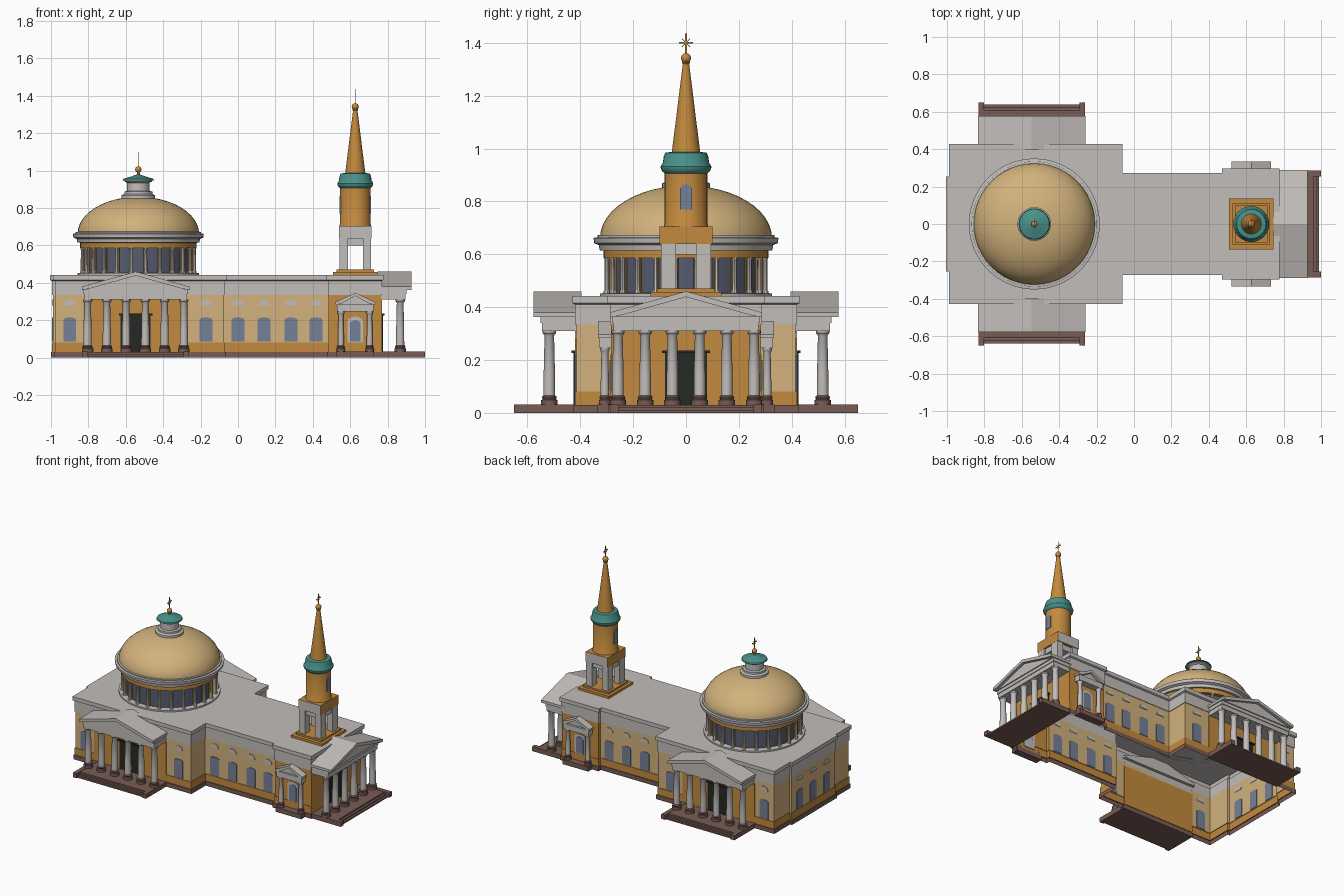
import bpy, bmesh, math
from mathutils import Matrix, Vector

if "Cube" in bpy.data.objects:
    bpy.data.objects.remove(bpy.data.objects["Cube"])

def srgb(r, g, b):
    return tuple(((c / 255 + .055) / 1.055) ** 2.4 if c > 10 else c / 3300 for c in (r, g, b)) + (1,)

MATS = {}
for n, c in {"ochre": (196, 138, 62), "tan": (210, 178, 124), "stone": (194, 190, 186),
             "brown": (120, 92, 84), "black": (38, 40, 38), "teal": (72, 146, 138),
             "window_blue": (118, 128, 152), "dark_slate": (86, 92, 112)}.items():
    MATS[n] = bpy.data.materials.new(n)
    MATS[n].diffuse_color = srgb(*c)

def finish(name, bm, mats, M=Matrix(), smooth=False):
    bmesh.ops.recalc_face_normals(bm, faces=bm.faces)
    bm.transform(M)
    me = bpy.data.meshes.new(name)
    for f in bm.faces:
        f.smooth = smooth
    bm.to_mesh(me)
    bm.free()
    for m in mats:
        me.materials.append(MATS[m])
    if smooth:
        me.set_sharp_from_angle(angle=math.radians(35))
    ob = bpy.data.objects.new(name, me)
    bpy.context.collection.objects.link(ob)
    return ob

def frame(x, y, turn=0, z=0):
    return Matrix.Translation((x, y, z)) @ Matrix.Rotation(math.radians(turn), 4, 'Z')

def prism(name, pts, y0, y1, mat, M=Matrix()):
    """Outline in x/z pushed along y."""
    bm = bmesh.new()
    a = [bm.verts.new((x, y0, z)) for x, z in pts]
    b = [bm.verts.new((x, y1, z)) for x, z in pts]
    bm.faces.new(a)
    bm.faces.new(b)
    n = len(pts)
    for i in range(n):
        j = (i + 1) % n
        bm.faces.new((a[i], a[j], b[j], b[i]))
    return finish(name, bm, [mat], M)

def box(name, x0, x1, y0, y1, z0, z1, mat, M=Matrix()):
    return prism(name, [(x0, z0), (x1, z0), (x1, z1), (x0, z1)], y0, y1, mat, M)

def lathe(name, prof, mat, M=Matrix(), segs=32):
    bm = bmesh.new()
    rings = []
    for r, z in prof:
        if r < 1e-5:
            rings.append([bm.verts.new((0, 0, z))] * segs)
        else:
            rings.append([bm.verts.new((r * math.cos(math.tau * i / segs),
                                        r * math.sin(math.tau * i / segs), z)) for i in range(segs)])
    for p, q in zip(rings, rings[1:]):
        for i in range(segs):
            j = (i + 1) % segs
            bm.faces.new(list(dict.fromkeys((p[i], p[j], q[j], q[i]))))
    return finish(name, bm, [mat], M, True)

def ball(r, z, n=8):
    return [(r * math.sin(math.pi * i / n), z - r * math.cos(math.pi * i / n)) for i in range(n + 1)]

def arch(hw, z0, z1, rise, n=8):
    return [(-hw, z0), (hw, z0)] + [(hw * math.cos(math.pi * i / n), z1 - rise + rise * math.sin(math.pi * i / n))
                                    for i in range(n + 1)]

# Main body: one stepped outline carried up through the wall bands
def plan(d):
    half = [(-.99 - d, .24 + d), (-.975 - d, .24 + d), (-.975 - d, .415 + d), (-.075 + d, .415 + d),
            (-.075 + d, .258 + d), (.485 - d, .258 + d), (.485 - d, .283 + d), (.765 + d, .283 + d)]
    return half + [(x, -y) for x, y in reversed(half)]

LEVELS = [(.01, 0), (.01, .03), (.004, .03), (.004, .08), (0, .08), (0, .335),
          (.004, .335), (.004, .41), (.014, .415), (.014, .442)]
BANDS = [3, 3, 0, 0, 1, 2, 2, 2, 2]
NAMES = ["ochre", "tan", "stone", "brown"]
bm = bmesh.new()
rings = [[bm.verts.new((x, y, z)) for x, y in plan(d)] for d, z in LEVELS]
for p, q, m in zip(rings, rings[1:], BANDS):
    for i in range(len(p)):
        j = (i + 1) % len(p)
        f = bm.faces.new((p[i], p[j], q[j], q[i]))
        f.material_index = 0 if m == 1 and f.calc_center_median().x > .47 else m
bm.faces.new(rings[-1]).material_index = 2
finish("church_body", bm, NAMES)

# Shared pieces
def gable(name, hw, z0, z1, depth, t, M):
    prism(name + "_raking_cornice", [(-hw, z0), (-hw, z0 + t), (0, z1), (hw, z0 + t), (hw, z0),
                                     (hw - 2 * t, z0 + t * .3), (0, z1 - t * 1.2), (-hw + 2 * t, z0 + t * .3)],
          -.02, depth, "stone", M)
    prism(name + "_tympanum", [(-hw + t, z0), (hw - t, z0), (0, z1 - t * .6)], -.02, depth - .02, "stone", M)

def column(name, x, y, r, z0, z1, M):
    C = M @ Matrix.Translation((x, y, 0))
    h = z1 - z0
    lathe(name + "_base", [(r * 1.4, z0), (r * 1.4, z0 + .018), (r * 1.15, z0 + .022), (r * 1.3, z0 + .03),
                           (r, z0 + .036)], "brown", C, 16)
    lathe(name, [(r, z0 + .034), (r * .98, z0 + h * .4), (r * .82, z1 - .02), (r * 1.0, z1 - .014),
                 (r * 1.15, z1 - .01), (r * 1.15, z1)], "stone", C, 16)

def portico(side, M):
    n = side + "_portico"
    for i in range(3):
        box(n + "_step", -.27, .27, 0, .225 - .015 * i, .01 * i, .01 * (i + 1), "brown", M)
    for s in (-1, 1):
        box(n + "_step_cheek", s * .255, s * .285, 0, .235, 0, .032, "brown", M)
    for i in range(6):
        column(n + "_column", (i - 2.5) * .103, .102, .022, .03, .312, M)
    box(n + "_architrave", -.275, .275, 0, .13, .31, .34, "stone", M)
    box(n + "_frieze", -.28, .28, 0, .135, .34, .364, "stone", M)
    gable(n, .288, .362, .46, .162, .018, M)
    box(n + "_wall", -.28, .28, -.004, .005, .03, .31, "ochre", M)
    box(n + "_door", -.08, .08, 0, .01, .03, .23, "black", M)
    box(n + "_door_lintel", -.09, .09, 0, .018, .226, .236, "black", M)

portico("north", frame(-.547, .415))
portico("south", frame(-.547, -.415, 180))
portico("east", frame(.765, 0, -90))

def window(x, y, turn, hw=.034):
    M = frame(x, y, turn)
    prism("window", arch(hw, .085, .215, .012), -.003, .004, "window_blue", M)
    prism("window_lunette", arch(.03, .28, .31, .026), -.003, .005, "stone", M)

# Side windows and small side porches, both sides
for s, turn in ((1, 0), (-1, 180)):
    for x, y in ((-.9, .415), (-.171, .415), (0, .258), (.139, .258), (.283, .258), (.417, .258)):
        window(x, s * y, turn)
    M = frame(.627, s * .283, turn)
    box("side_porch_step", -.1, .1, 0, .052, 0, .032, "brown", M)
    for x in (-.077, .077):
        column("side_porch_column", x, .024, .016, .03, .248, M)
    box("side_porch_entablature", -.098, .098, 0, .044, .246, .285, "stone", M)
    gable("side_porch", .106, .283, .347, .05, .014, M)
    prism("side_porch_window_frame", arch(.042, .05, .22, .03), -.003, .003, "stone", M)
    prism("side_porch_window", arch(.028, .085, .2, .02), -.003, .006, "window_blue", M)

# Rear windows
for y in (-.15, 0, .15):
    window(-.99, y, 90)

def cross(M):
    box("cross_upright", -.003, .003, -.001, .001, 0, .08, "ochre", M)
    box("cross_arm", -.026, .026, -.001, .001, .042, .048, "ochre", M)
    for a in (45, -45):
        R = M @ Matrix.Translation((0, 0, .045)) @ Matrix.Rotation(math.radians(a), 4, 'Y')
        box("cross_ray", -.022, .022, -.001, .001, -.0015, .0015, "ochre", R)

# Dome on its colonnaded drum
D = frame(-.533, 0)
lathe("drum_plinth", [(.325, .44), (.325, .452), (.28, .455)], "stone", D, 48)
lathe("drum_wall", [(.288, .44), (.288, .6)], "dark_slate", D, 48)
lathe("drum_arcade_band", [(.286, .585), (.312, .585), (.312, .617), (.286, .617)], "ochre", D, 48)
for i in range(24):
    a = 15 * i + 7.5
    box("drum_pier", -.009, .009, .28, .294, .45, .59, "ochre", frame(-.533, 0, a))
    lathe("drum_column", [(.012, .45), (.012, .46), (.009, .465), (.008, .575), (.012, .588)], "stone",
          frame(-.533, 0, a) @ Matrix.Translation((0, .302, 0)), 8)
lathe("drum_cornice", [(.29, .613), (.326, .615), (.33, .635), (.347, .642), (.35, .662), (.335, .664),
                       (.335, .672), (.31, .675)], "stone", D, 64)
lathe("dome", [(.325 * math.cos(t), .662 + .198 * math.sin(t)) for t in
               [math.pi / 2 * i / 12 for i in range(13)]], "tan", D, 48)
lathe("lantern", [(.09, .84), (.09, .868), (.075, .875), (.075, .888), (.06, .892), (.06, .935),
                  (.074, .942), (.074, .95)], "stone", D)
lathe("lantern_roof", [(.06, .946), (.084, .948), (.08, .956), (.04, .968), (.012, .978), (0, .98)], "teal", D)
lathe("lantern_finial", [(.009, .97), (.007, .995)], "ochre", D, 12)
lathe("lantern_ball", ball(.017, 1.006), "ochre", D, 16)
cross(frame(-.533, 0, 90, 1.02))

# Bell tower
T = frame(.627, 0)
box("tower_base", -.12, .12, -.135, .135, .44, .458, "ochre", T)
box("tower_base_step", -.1, .1, -.11, .11, .456, .47, "ochre", T)
for sx in (-1, 1):
    for sy in (-1, 1):
        box("belfry_pier", sx * .04, sx * .085, sy * .037, sy * .095, .465, .64, "stone", T)
box("belfry_lintel", -.075, .075, -.08, .08, .6, .642, "stone", T)
block = box("belfry_block", -.086, .086, -.1, .1, .638, .705, "ochre", T)
block.data.materials.append(MATS["stone"])
for p in block.data.polygons:
    p.material_index = 1 if abs(p.normal.y) > .5 else 0
lathe("tower_shaft", [(.084, .7), (.084, .71), (.081, .715), (.081, .915)], "ochre", T)
for a in (90, -90):
    prism("tower_window", arch(.023, .77, .865, .02), .07, .083, "window_blue", frame(.627, 0, a))
lathe("tower_teal_cornice", [(.08, .905), (.088, .912), (.095, .922), (.096, .932), (.088, .945), (.084, .97),
                             (.078, .984), (.05, .988)], "teal", T)
lathe("spire", [(.054, .985), (.04, 1.095), (.012, 1.32), (.016, 1.325), (.012, 1.33)], "ochre", T)
lathe("spire_ball", ball(.019, 1.342), "ochre", T, 16)
cross(frame(.627, 0, 90, 1.355))

for m in bpy.data.materials:
    if m.users and not m.is_grease_pencil:
        m.use_nodes = True
        m.node_tree.nodes["Principled BSDF"].inputs["Base Color"].default_value = m.diffuse_color
